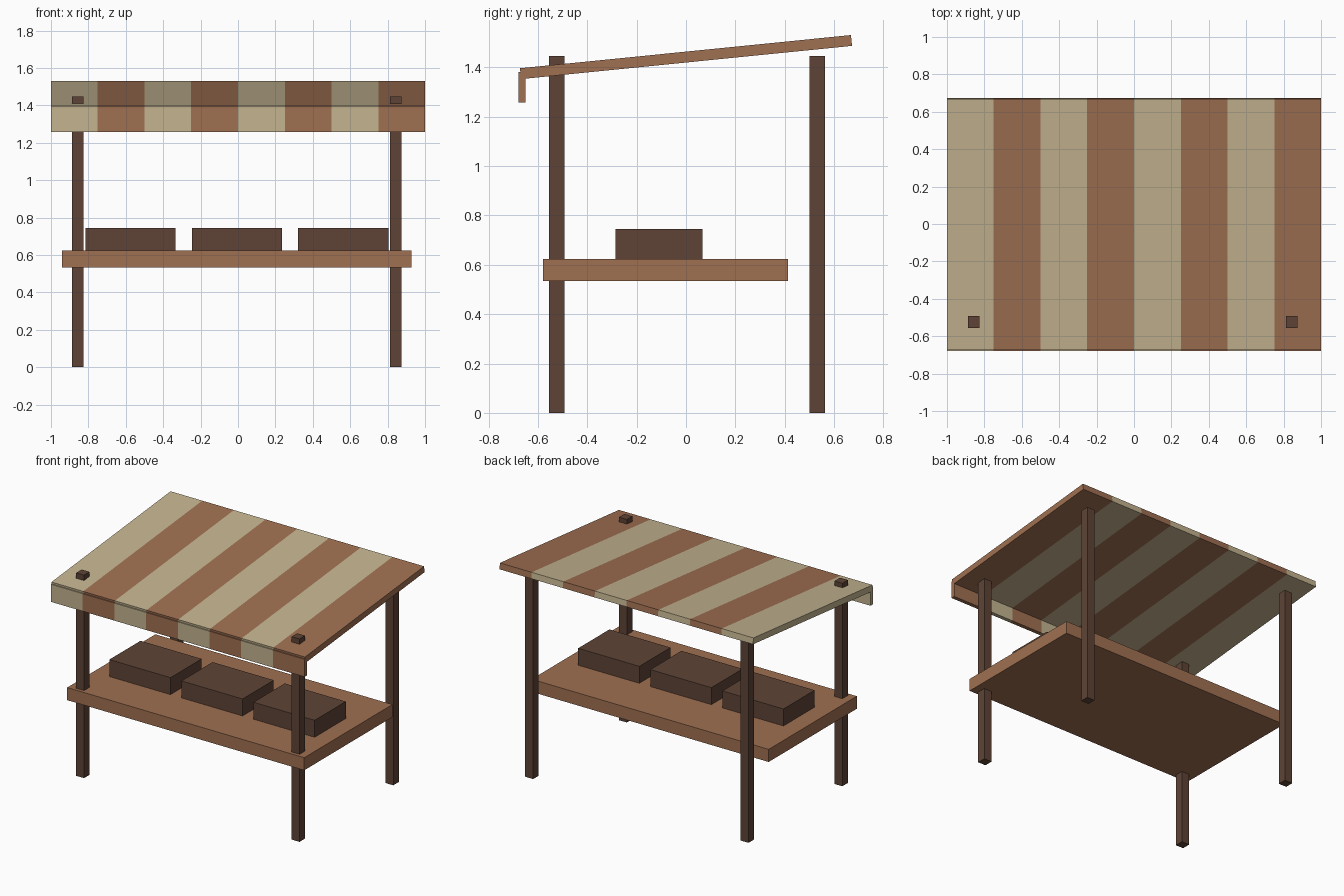
import bpy, bmesh
from math import cos, sin
from mathutils import Matrix, Vector

if "Cube" in bpy.data.objects:
    bpy.data.objects.remove(bpy.data.objects["Cube"])


def material(name, srgb):
    m = bpy.data.materials.new(name)
    lin = [(c / 255 / 12.92) if c < 11 else ((c / 255 + 0.055) / 1.055) ** 2.4 for c in srgb]
    m.diffuse_color = (*lin, 1)
    m.use_nodes = True
    m.node_tree.nodes["Principled BSDF"].inputs["Base Color"].default_value = m.diffuse_color
    return m


cream = material("cream cloth", (196, 180, 144))
brown = material("warm brown", (160, 112, 82))
dark = material("dark wood", (94, 68, 54))


def box(name, lo, hi, mats, stripes=0, tilt=0.0):
    """Box between two corners; optional stripes cut along x, and tilt about x."""
    lo, hi = Vector(lo), Vector(hi)
    size, mid = hi - lo, (lo + hi) / 2
    bm = bmesh.new()
    bmesh.ops.create_cube(bm, size=1, matrix=Matrix.Diagonal((*size, 1)))
    for i in range(1, stripes):
        bmesh.ops.bisect_plane(bm, geom=bm.verts[:] + bm.edges[:] + bm.faces[:],
                               plane_co=(-size.x / 2 + size.x * i / stripes, 0, 0),
                               plane_no=(1, 0, 0))
    if stripes:  # alternate the colours by position along x
        for f in bm.faces:
            t = (f.calc_center_median().x / size.x + 0.5) * stripes
            f.material_index = min(max(int(t), 0), stripes - 1) % 2
    me = bpy.data.meshes.new(name)
    bm.to_mesh(me)
    bm.free()
    for m in mats:
        me.materials.append(m)
    ob = bpy.data.objects.new(name, me)
    ob.location = mid
    ob.rotation_euler.x = tilt
    bpy.context.collection.objects.link(ob)
    return ob


# Four posts; the front pair pokes through the canopy
for side, x in (("left", -0.857), ("right", 0.843)):
    for end, y in (("front", -0.524), ("back", 0.532)):
        box(f"{end}_{side}_post", (x - 0.031, y - 0.031, 0), (x + 0.031, y + 0.031, 1.447), [dark])

# Counter board
box("counter", (-0.942, -0.579, 0.534), (0.928, 0.414, 0.624), [brown])

# Goods crates on the counter
for i in range(3):
    x = -0.574 + 0.5685 * i
    box(f"crate_{i + 1}", (x - 0.241, -0.285, 0.624), (x + 0.241, 0.066, 0.745), [dark])

# Sloping striped canopy, higher at the back
box("canopy", (-1, -0.674, 1.42), (1, 0.674, 1.464), [cream, brown], stripes=8, tilt=0.1)

# Striped valance hanging from the front edge
box("valance", (-1, -0.678, 1.257), (1, -0.65, 1.382), [cream, brown], stripes=8)
